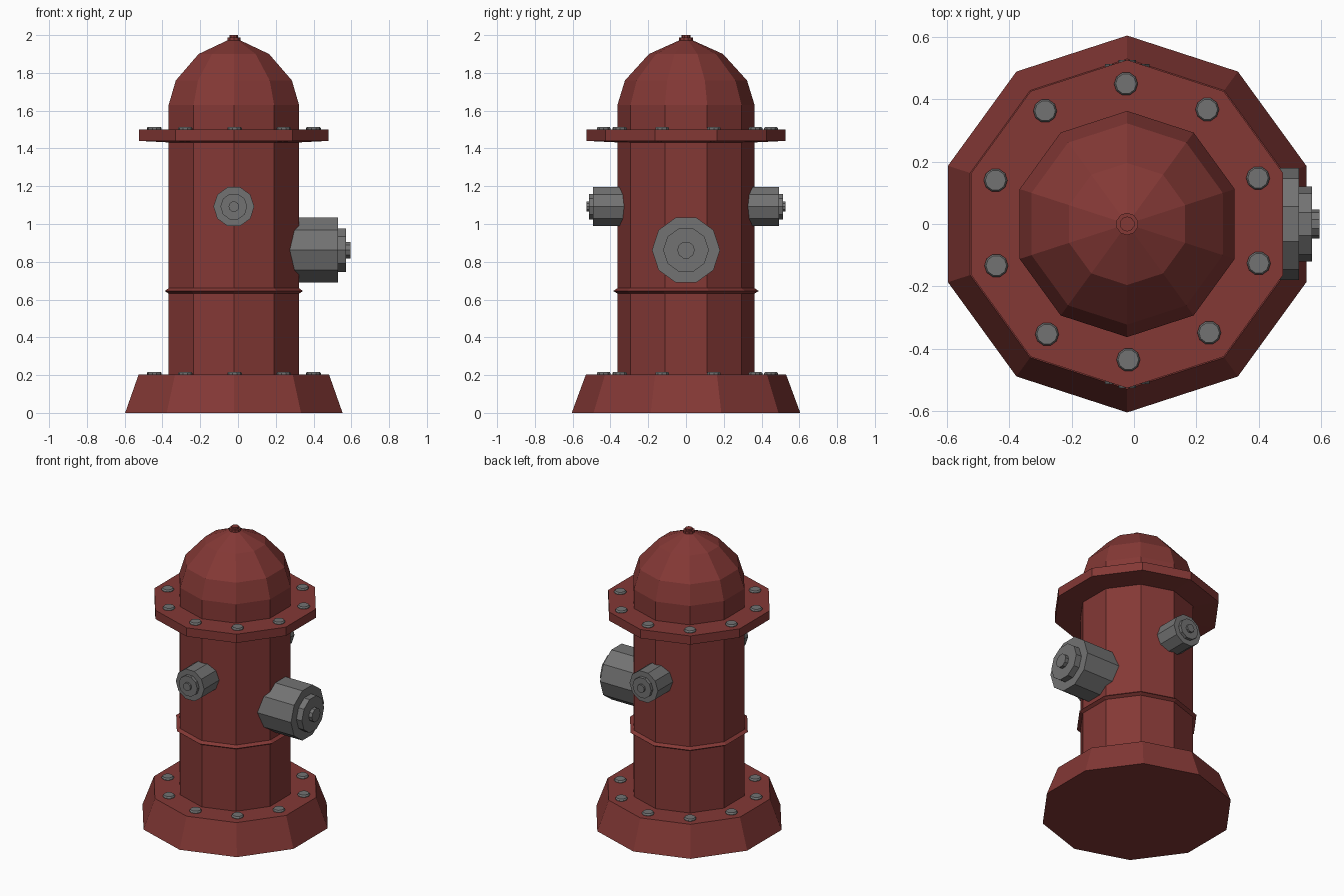
import bpy, bmesh
from math import cos, sin, pi, radians
from mathutils import Vector

if "Cube" in bpy.data.objects:
    bpy.data.objects.remove(bpy.data.objects["Cube"])

CX = -0.022   # barrel axis
SIDES = 10


def material(name, rgb):
    m = bpy.data.materials.new(name)
    m.diffuse_color = (*rgb, 1)
    m.use_nodes = True
    m.node_tree.nodes["Principled BSDF"].inputs["Base Color"].default_value = m.diffuse_color
    return m


RED = material("red_paint", (0.23, 0.04, 0.036))
GREY = material("grey_metal", (0.17, 0.17, 0.17))


def lathe_mesh(name, profile, mat, start=0.0):
    """Revolve (radius, height) points round z and cap both ends."""
    bm = bmesh.new()
    rings = []
    for r, h in profile:
        angles = [start + 2 * pi * i / SIDES for i in range(SIDES)]
        rings.append([bm.verts.new((r * cos(a), r * sin(a), h)) for a in angles])
    for lo, hi in zip(rings, rings[1:]):
        for i in range(SIDES):
            j = (i + 1) % SIDES
            bm.faces.new((lo[i], lo[j], hi[j], hi[i]))
    bm.faces.new(rings[0][::-1])
    bm.faces.new(rings[-1])
    mesh = bpy.data.meshes.new(name)
    bm.to_mesh(mesh)
    bm.free()
    mesh.materials.append(mat)
    return mesh


def place(name, mesh, loc, direction=None):
    ob = bpy.data.objects.new(name, mesh)
    ob.location = loc
    if direction:
        ob.rotation_mode = 'QUATERNION'
        ob.rotation_quaternion = Vector(direction).to_track_quat('Z', 'Y')
    bpy.context.collection.objects.link(ob)
    return ob


# Flared base, barrel with ridge, flange, dome and top nut
body = [(0.605, 0), (0.53, 0.203), (0.363, 0.203),
        (0.363, 0.632), (0.385, 0.645), (0.363, 0.660),
        (0.363, 1.432), (0.527, 1.44), (0.527, 1.50), (0.363, 1.50),
        (0.363, 1.63), (0.323, 1.76), (0.196, 1.90), (0.036, 1.972),
        (0.036, 1.988), (0.024, 1.988), (0.024, 2.0)]
place("hydrant_body", lathe_mesh("hydrant_body", body, RED, pi / 2), (CX, 0, 0))

# Large outlet on the right
large = [(0.18, 0.22), (0.18, 0.552), (0.121, 0.552), (0.121, 0.594),
         (0.046, 0.594), (0.046, 0.618)]
place("large_outlet", lathe_mesh("large_outlet", large, GREY), (CX, 0, 0.862), (1, 0, 0))

# Matching small outlets at front and back
small = lathe_mesh("small_outlet", [(0.108, 0.26), (0.108, 0.492), (0.071, 0.492),
                                    (0.071, 0.513), (0.028, 0.513), (0.028, 0.527)], GREY)
for name, side in (("front", -1), ("back", 1)):
    place(f"{name}_outlet", small, (CX, 0, 1.092), (0, side, 0))

# Bolt circles on the base and the flange
bolt = lathe_mesh("bolt", [(0.038, -0.01), (0.038, 0.007), (0.033, 0.014)], GREY)
for name, z in (("base", 0.203), ("flange", 1.50)):
    for i in range(10):
        a = radians(90.5 + 36 * i)
        place(f"{name}_bolt_{i + 1}", bolt,
              (CX + 0.443 * cos(a), 0.007 + 0.443 * sin(a), z))
